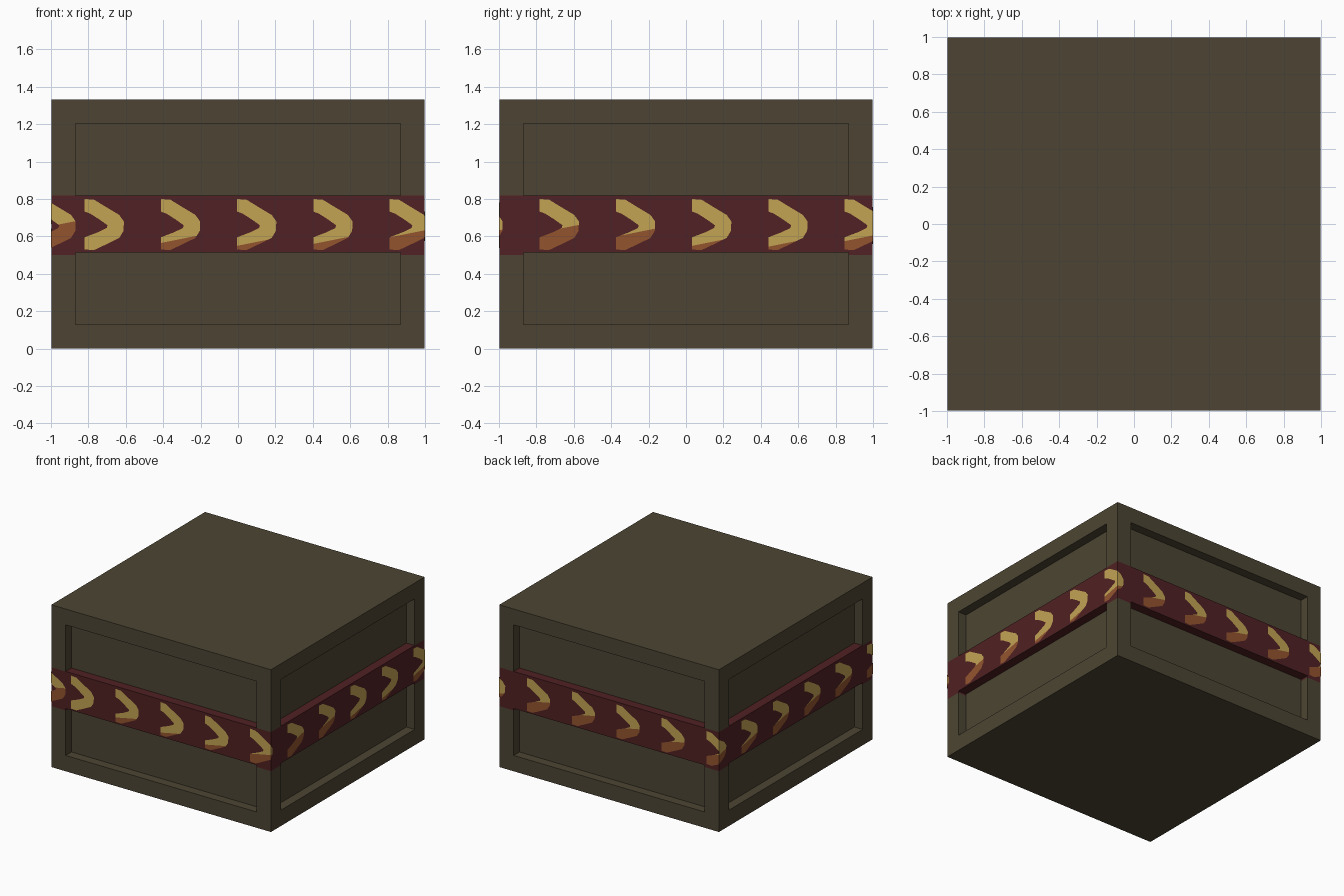
import bpy, bmesh, math
from mathutils import Vector, Matrix

if "Cube" in bpy.data.objects:
    bpy.data.objects.remove(bpy.data.objects["Cube"])


def material(name, rgb):
    m = bpy.data.materials.new(name)
    m.diffuse_color = (*rgb, 1)
    m.use_nodes = True
    m.node_tree.nodes["Principled BSDF"].inputs["Base Color"].default_value = m.diffuse_color
    return m


OLIVE = material("olive metal", (0.074, 0.0595, 0.0331))
RED = material("dark red band", (0.0802, 0.0152, 0.0168))
YELLOW = material("yellow paint", (0.552, 0.371, 0.0887))
ORANGE = material("worn orange paint", (0.296, 0.0887, 0.0273))

HALF = 0.998             # body sits just inside the painted arrows at 1.0
HEIGHT = 1.333
FRAME, DEPTH = 0.13, 0.075
BAND_LOW, BAND_TOP = 0.50, 0.82


def finish(bm, name, mats):
    mesh = bpy.data.meshes.new(name)
    bm.to_mesh(mesh)
    bm.free()
    for m in mats:
        mesh.materials.append(m)
    ob = bpy.data.objects.new(name, mesh)
    bpy.context.collection.objects.link(ob)
    return ob


def box(bm, lo, hi):
    lo, hi = Vector(lo), Vector(hi)
    mat = Matrix.Translation((lo + hi) / 2) @ Matrix.Diagonal((*(hi - lo), 1))
    return bmesh.ops.create_cube(bm, size=1, matrix=mat)["verts"]


def cut(bm, co, no):
    geom = bm.verts[:] + bm.edges[:] + bm.faces[:]
    bmesh.ops.bisect_plane(bm, geom=geom, dist=1e-5, plane_co=co, plane_no=no)


# Crate body: a box with a recessed panel on each of the four sides
bm = bmesh.new()
box(bm, (-HALF, -HALF, 0), (HALF, HALF, HEIGHT))
bm.normal_update()
sides = [f for f in bm.faces if abs(f.normal.z) < 0.5]
bmesh.ops.inset_individual(bm, faces=sides, thickness=FRAME, use_even_offset=True)
bmesh.ops.inset_individual(bm, faces=sides, thickness=1e-5, depth=-DEPTH)
# the band is painted across the corner posts
for z in (BAND_LOW, BAND_TOP):
    cut(bm, (0, 0, z), (0, 0, 1))
for f in bm.faces:
    c = f.calc_center_median()
    on_post = max(abs(c.x), abs(c.y)) > HALF - DEPTH * 0.7
    f.material_index = int(on_post and BAND_LOW < c.z < BAND_TOP)
finish(bm, "crate_body", [OLIVE, RED])

# Raised band bars that bridge the recessed panels
bm = bmesh.new()
w = HALF - FRAME
for k in range(4):
    verts = box(bm, (-w, -HALF, 0.515), (w, -HALF + DEPTH + 0.02, BAND_TOP))
    bmesh.ops.rotate(bm, verts=verts, matrix=Matrix.Rotation(k * math.pi / 2, 3, 'Z'))
finish(bm, "band_bars", [RED])

# Painted arrows: (distance along band, height) outline
ARROW = [(0, 0.53), (0.05, 0.527), (0.12, 0.56), (0.185, 0.592), (0.208, 0.63),
         (0.21, 0.68), (0.185, 0.715), (0.11, 0.76), (0.05, 0.797), (0, 0.80),
         (0, 0.733), (0.03, 0.722), (0.08, 0.69), (0.122, 0.66), (0.118, 0.645),
         (0.07, 0.622), (0.02, 0.603), (0, 0.595)]
# height below which each arrow is worn to orange
WORN = [0, .565, .55, .56, .595, .62, .60, .55, .545, .575,
        .61, .61, .61, .61, .61, .59, .60, .60, .60, .64]


def wrap(s, z):
    """Map distance along the band onto the perimeter of the crate."""
    side, t = divmod(s, 2)
    x, y = t - 1, -1
    for _ in range(int(side) % 4):
        x, y = -y, x
    return Vector((x, y, z))


arrows = bmesh.new()
for k, worn in enumerate(WORN):
    start = 0.18 + 0.4075 * k
    bm = bmesh.new()
    bm.faces.new([bm.verts.new((start + s, z, 0)) for s, z in ARROW])
    bmesh.ops.triangulate(bm, faces=bm.faces[:])
    slope = Vector((-0.2, 1, 0))
    line = Vector((start, worn, 0))
    cut(bm, line, slope)
    for corner in (2, 4, 6, 8):
        cut(bm, (corner, 0, 0), (1, 0, 0))
    for f in bm.faces:
        pts = [wrap(v.co.x, v.co.y) for v in f.verts]
        c = f.calc_center_median()
        # points exactly on a corner belong to this face's own side
        side = int(c.x // 2)
        pts = []
        for v in f.verts:
            x, y = v.co.x - 2 * side - 1, -1
            for _ in range(side % 4):
                x, y = -y, x
            pts.append(Vector((x, y, v.co.y)))
        nf = arrows.faces.new([arrows.verts.new(p) for p in pts])
        nf.material_index = int((c - line).dot(slope) < 0)
    bm.free()
bmesh.ops.remove_doubles(arrows, verts=arrows.verts[:], dist=1e-5)
arrows.normal_update()
for f in arrows.faces:
    c = f.calc_center_median()
    if f.normal.dot(Vector((c.x, c.y, 0))) < 0:
        f.normal_flip()
finish(arrows, "band_arrows", [YELLOW, ORANGE])
